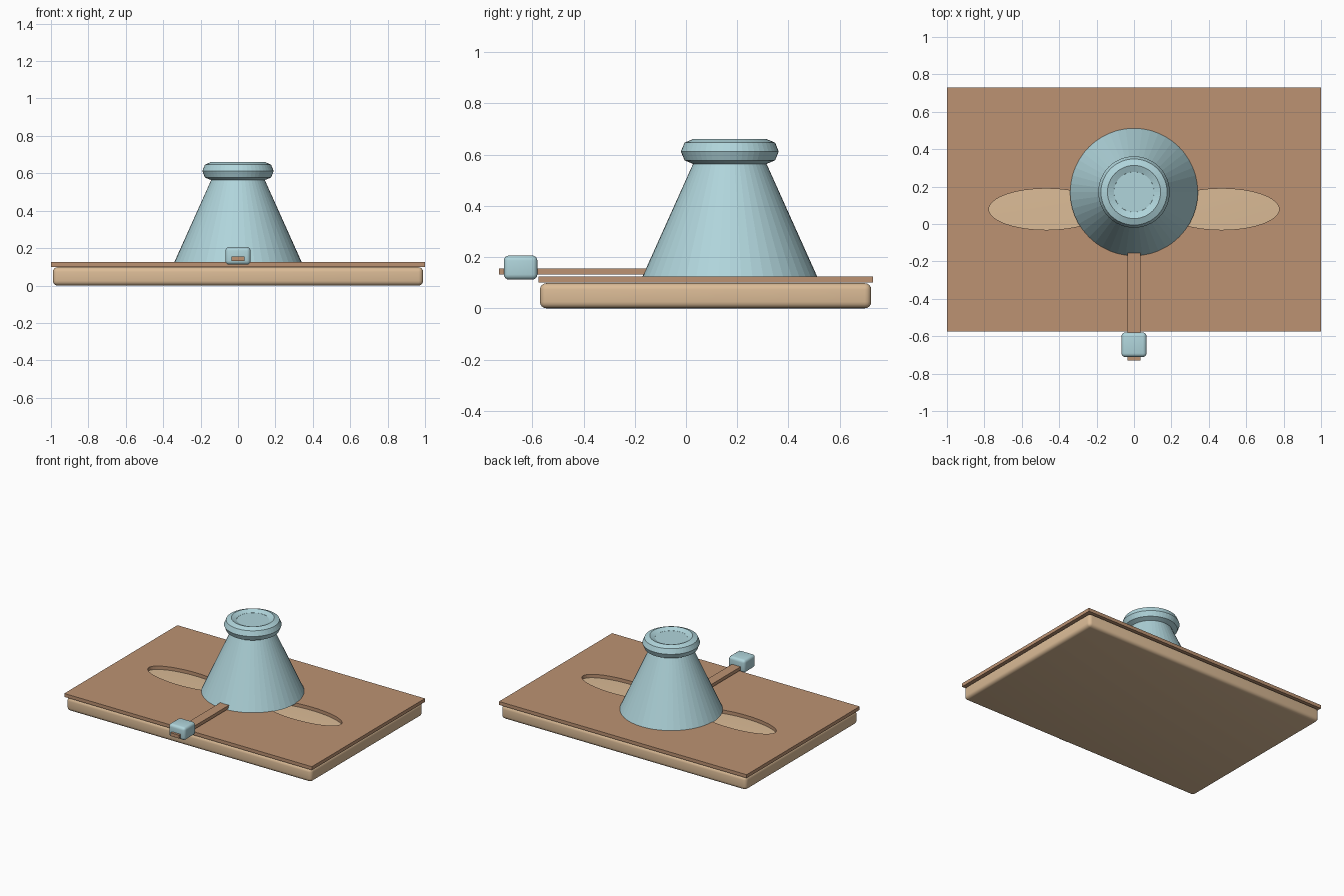
import bpy, bmesh, math
from mathutils import Matrix

if "Cube" in bpy.data.objects:
    bpy.data.objects.remove(bpy.data.objects["Cube"])


def material(name, srgb):
    m = bpy.data.materials.new(name)
    lin = [((c + 0.055) / 1.055) ** 2.4 for c in srgb]
    m.diffuse_color = (*lin, 1)
    m.use_nodes = True
    m.node_tree.nodes["Principled BSDF"].inputs["Base Color"].default_value = m.diffuse_color
    return m


BROWN = material("brown", (0.74, 0.575, 0.45))
TAN = material("tan", (0.86, 0.735, 0.59))
BLUE = material("pale_blue", (0.69, 0.835, 0.86))


def add_object(name, bm, mat):
    bmesh.ops.recalc_face_normals(bm, faces=bm.faces)
    me = bpy.data.meshes.new(name)
    bm.to_mesh(me)
    bm.free()
    ob = bpy.data.objects.new(name, me)
    bpy.context.collection.objects.link(ob)
    if mat:
        me.materials.append(mat)
    return ob


def smooth(ob, angle=35):
    bpy.ops.object.select_all(action='DESELECT')
    ob.select_set(True)
    bpy.context.view_layer.objects.active = ob
    bpy.ops.object.shade_smooth_by_angle(angle=math.radians(angle))


def box(name, lo, hi, mat, bevel=0):
    bm = bmesh.new()
    size = [b - a for a, b in zip(lo, hi)]
    mid = [(a + b) / 2 for a, b in zip(lo, hi)]
    bmesh.ops.create_cube(bm, size=1, matrix=Matrix.Translation(mid) @ Matrix.Diagonal((*size, 1)))
    if bevel:
        bmesh.ops.bevel(bm, geom=bm.edges[:], offset=bevel, segments=4,
                        profile=0.5, affect='EDGES')
    ob = add_object(name, bm, mat)
    if bevel:
        smooth(ob)
    return ob


def lathe(name, profile, centre_y, mat, closed=False, sides=48):
    # rings of (radius, height) points joined by quads, capped unless closed
    bm = bmesh.new()
    rings = [[bm.verts.new((r * math.cos(2 * math.pi * i / sides),
                            centre_y + r * math.sin(2 * math.pi * i / sides), z))
              for i in range(sides)] for r, z in profile]
    pairs = list(zip(rings, rings[1:]))
    if closed:
        pairs.append((rings[-1], rings[0]))
    else:
        bm.faces.new(rings[0])
        bm.faces.new(rings[-1])
    for a, b in pairs:
        for i in range(sides):
            j = (i + 1) % sides
            bm.faces.new((a[i], a[j], b[j], b[i]))
    return add_object(name, bm, mat)


# Padded base and thin board on top
box("base", (-0.99, -0.57, 0), (0.99, 0.723, 0.098), TAN, bevel=0.025)
board = box("board", (-1, -0.576, 0.1), (1, 0.729, 0.125), BROWN)

# Two oval openings through the board
for side, label in ((-1, "left"), (1, "right")):
    bm = bmesh.new()
    bmesh.ops.create_cone(bm, cap_ends=True, segments=48, radius1=1, radius2=1, depth=0.1,
                          matrix=Matrix.Translation((side * 0.468, 0.079, 0.115))
                          @ Matrix.Diagonal((0.308, 0.11, 1, 1)))
    cutter = add_object(label + "_oval_cutter", bm, None)
    cutter.hide_render = True
    cutter.hide_set(True)
    mod = board.modifiers.new(label + "_opening", 'BOOLEAN')
    mod.operation = 'DIFFERENCE'
    mod.solver = 'EXACT'
    mod.object = cutter

# Cone with an eight-sided rim ring and a recessed cap
CY = 0.171
lathe("cone", [(0.342, 0.122), (0.142, 0.567)], CY, BLUE)
rim = [(0.142 + 0.049 * math.cos(k * math.pi / 4), 0.612 + 0.049 * math.sin(k * math.pi / 4))
       for k in range(8)]
lathe("rim_ring", rim, CY, BLUE, closed=True)
lathe("rim_cap", [(0.115, 0.56), (0.108, 0.646)], CY, BLUE)

# Arm with a rounded knob near its end
box("arm", (-0.035, -0.729, 0.131), (0.035, 0.0, 0.155), BROWN)
box("knob", (-0.067, -0.711, 0.112), (0.067, -0.58, 0.206), BLUE, bevel=0.02)
